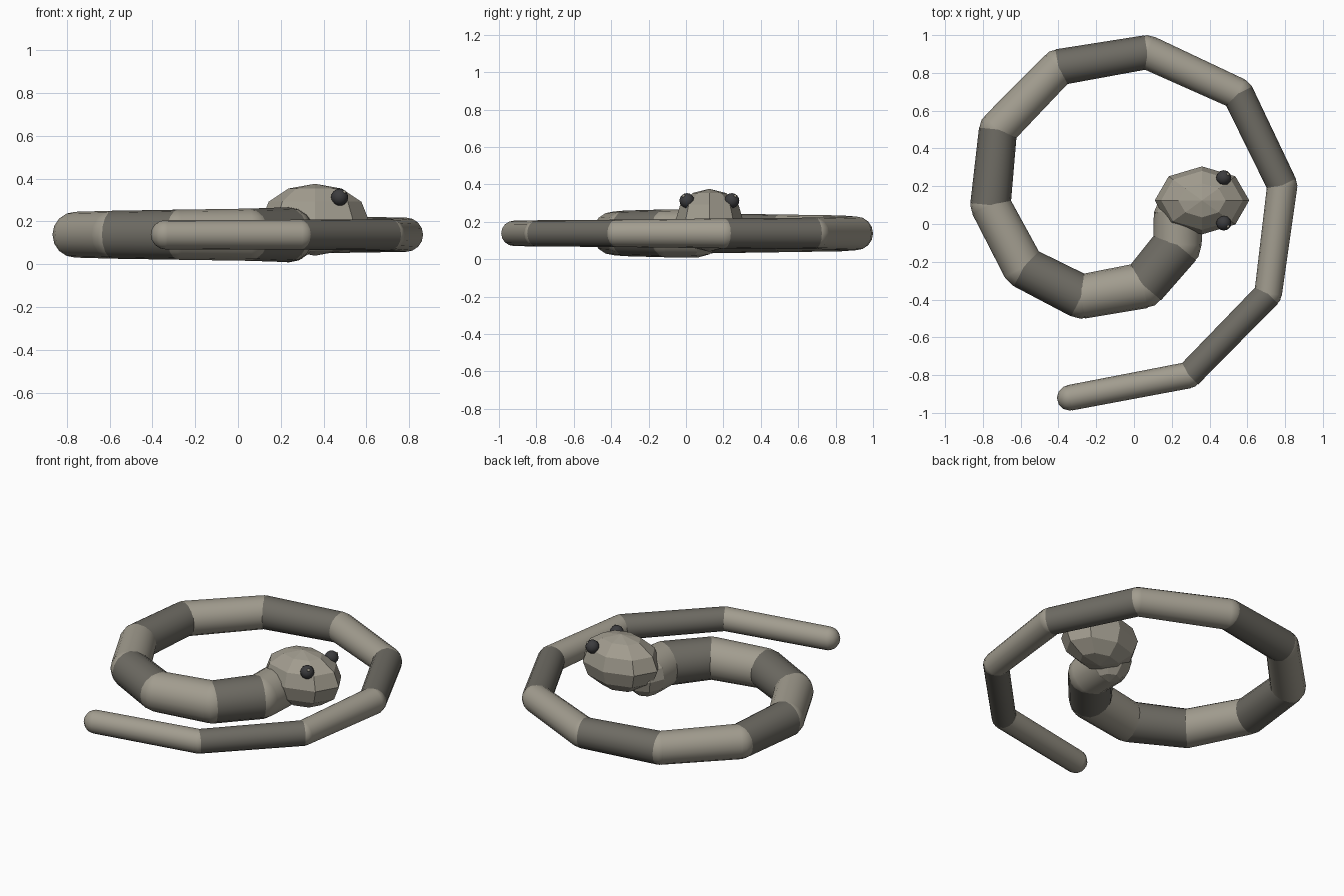
import bpy
import bmesh
from mathutils import Matrix, Vector

cube = bpy.data.objects.get("Cube")
if cube:
    bpy.data.objects.remove(cube, do_unlink=True)


def material(name, rgb):
    mat = bpy.data.materials.new(name)
    mat.use_nodes = True
    colour = (*rgb, 1)
    mat.diffuse_color = colour
    mat.node_tree.nodes["Principled BSDF"].inputs["Base Color"].default_value = colour
    return mat


LIGHT = material("pale stone", (0.36, 0.335, 0.275))
DARK = material("dark stone", (0.155, 0.147, 0.125))
EYE = material("charcoal", (0.045, 0.045, 0.048))


def finish(bm, name, mat, smooth):
    mesh = bpy.data.meshes.new(name)
    bmesh.ops.recalc_face_normals(bm, faces=bm.faces)
    for face in bm.faces:
        face.smooth = smooth
    bm.to_mesh(mesh)
    bm.free()
    mesh.materials.append(mat)
    obj = bpy.data.objects.new(name, mesh)
    bpy.context.collection.objects.link(obj)
    return obj


def ball(name, centre, size, mat, sides=12, rings=8, smooth=True):
    bm = bmesh.new()
    place = Matrix.Translation(centre) @ Matrix.Diagonal((*size, 1))
    bmesh.ops.create_uvsphere(bm, u_segments=sides, v_segments=rings, radius=1, matrix=place)
    return finish(bm, name, mat, smooth)


def tube(name, start, end, r_start, r_end, mat):
    axis = end - start
    bm = bmesh.new()
    turn = axis.to_track_quat("Z", "Y").to_matrix().to_4x4()
    place = Matrix.Translation((start + end) / 2) @ turn
    bmesh.ops.create_cone(bm, cap_ends=False, segments=16, radius1=r_start,
                          radius2=r_end, depth=axis.length, matrix=place)
    return finish(bm, name, mat, True)


# Spiral body joints from tail tip to neck: x, y, radius
joints = [
    (-0.34, -0.92, 0.068), (0.29, -0.80, 0.07), (0.71, -0.37, 0.073),
    (0.785, 0.205, 0.08), (0.55, 0.69, 0.084), (0.07, 0.91, 0.09),
    (-0.40, 0.83, 0.096), (-0.72, 0.50, 0.101), (-0.76, 0.10, 0.107),
    (-0.585, -0.23, 0.112), (-0.28, -0.385, 0.117), (0.05, -0.325, 0.122),
    (0.23, -0.11, 0.128), (0.235, 0.06, 0.13),
]
points = [Vector((x, y, 0.138)) for x, y, r in joints]
radii = [r for x, y, r in joints]

# Alternating body segments with pale rounded joints
for i in range(len(points) - 1):
    mat = DARK if i % 2 else LIGHT
    tube(f"body_segment_{i + 1}", points[i], points[i + 1], radii[i], radii[i + 1], mat)
    ball(f"body_joint_{i + 1}", points[i], [radii[i]] * 3, LIGHT)

# Faceted neck and head
ball("neck", points[-1], [radii[-1]] * 3, LIGHT, 8, 6, False)
head = Vector((0.36, 0.125, 0.208))
ball("head", head, (0.25, 0.18, 0.168), LIGHT, 8, 6, False)

# Eyes, each with a small pale glint
for side, sign in (("left", 1), ("right", -1)):
    eye = head + Vector((0.115, sign * 0.12, 0.105))
    ball(f"{side}_eye", eye, [0.04] * 3, EYE)
    glint = eye + Vector((0.022, sign * 0.018, 0.024))
    ball(f"{side}_eye_glint", glint, [0.009] * 3, LIGHT, 8, 6)
